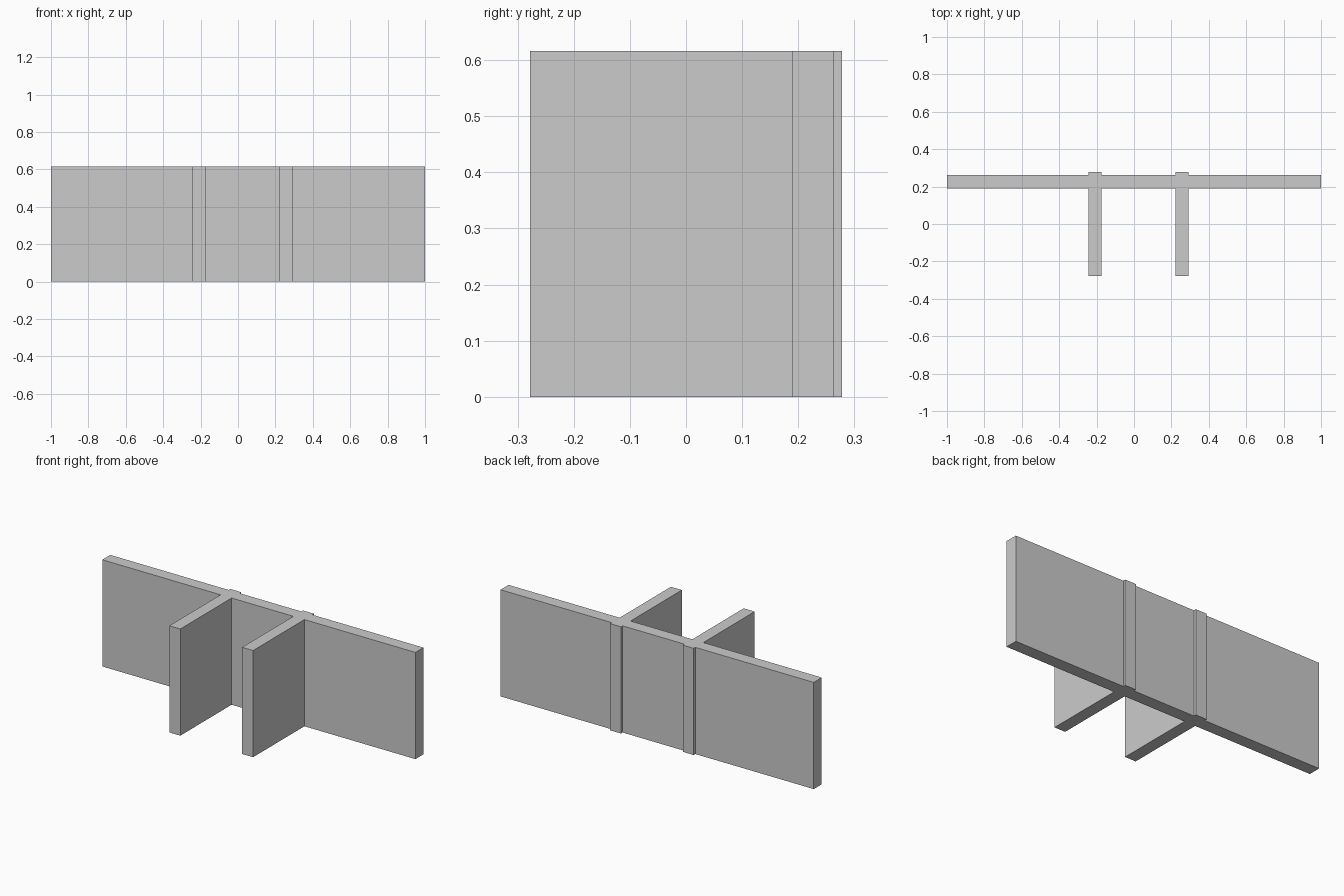
import bpy
import bmesh

if "Cube" in bpy.data.objects:
    bpy.data.objects.remove(bpy.data.objects["Cube"])

HEIGHT = 0.616
WALL_BACK, WALL_FRONT = 0.263, 0.19     # long wall, y extents
FIN_BACK, FIN_FRONT = 0.278, -0.278     # cross walls, y extents
FINS = [(-0.244, -0.174), (0.221, 0.291)]  # cross walls, x extents


def edge_with_fins(wall_y, fin_y):
    """One long side of the plan, left to right, stepping out at each cross wall."""
    pts = [(-1, wall_y)]
    for x0, x1 in FINS:
        pts += [(x0, wall_y), (x0, fin_y), (x1, fin_y), (x1, wall_y)]
    return pts + [(1, wall_y)]


# Plan outline: front side left to right, then back side right to left
outline = edge_with_fins(WALL_FRONT, FIN_FRONT)
outline += reversed(edge_with_fins(WALL_BACK, FIN_BACK))

# Long wall with two cross walls, raised as one clean solid
bm = bmesh.new()
base = bm.faces.new([bm.verts.new((x, y, 0)) for x, y in outline])
raised = bmesh.ops.extrude_face_region(bm, geom=[base], use_keep_orig=True)["geom"]
bmesh.ops.translate(bm, vec=(0, 0, HEIGHT),
                    verts=[g for g in raised if isinstance(g, bmesh.types.BMVert)])
bmesh.ops.recalc_face_normals(bm, faces=bm.faces[:])

mesh = bpy.data.meshes.new("crossed_walls")
bm.to_mesh(mesh)
bm.free()
bpy.context.collection.objects.link(bpy.data.objects.new("crossed_walls", mesh))
